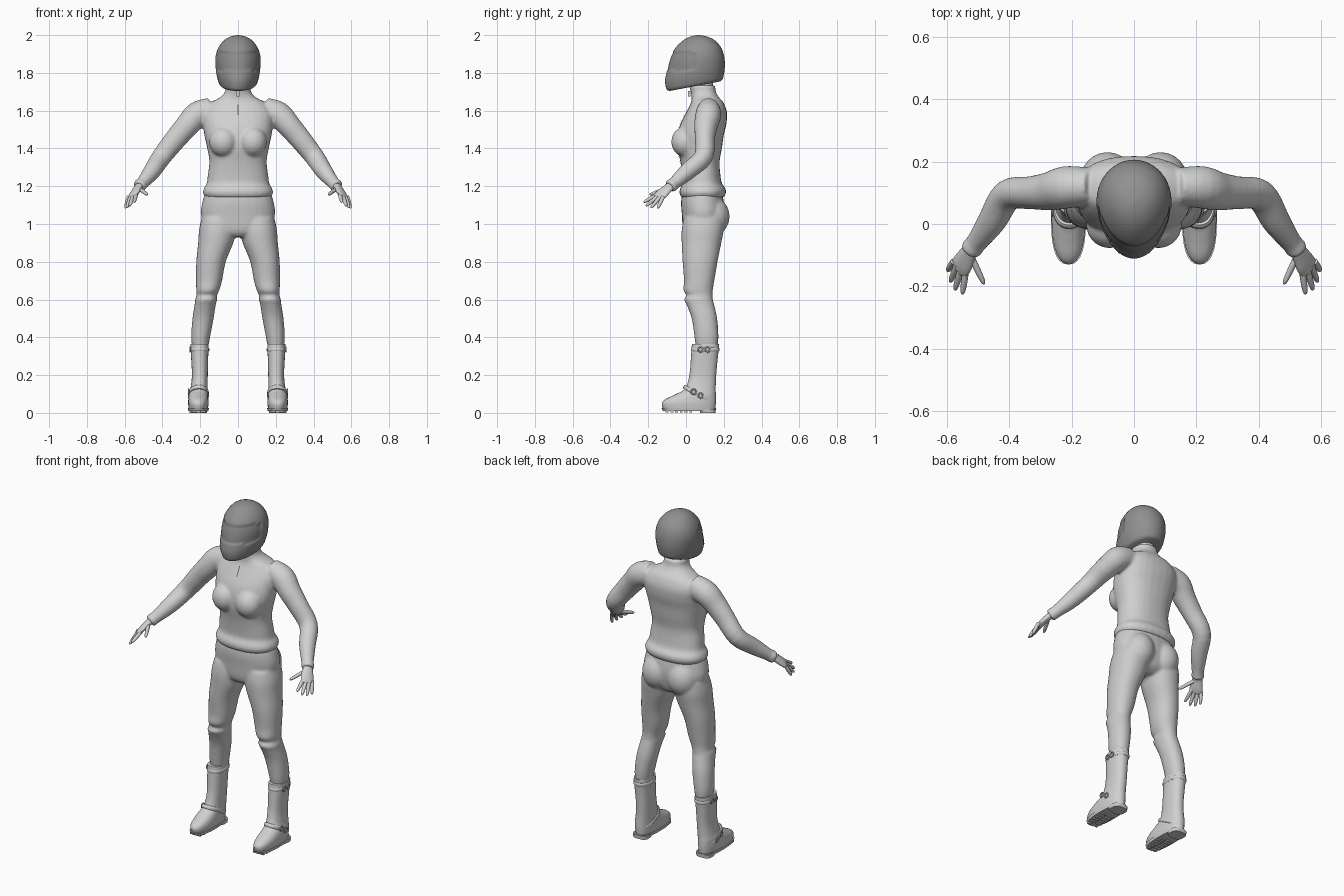
import bpy, bmesh, math
from mathutils import Vector

if "Cube" in bpy.data.objects:
    bpy.data.objects.remove(bpy.data.objects["Cube"], do_unlink=True)


def material(name, v):
    m = bpy.data.materials.new(name)
    m.use_nodes = True
    m.diffuse_color = (v, v, v, 1)
    m.node_tree.nodes["Principled BSDF"].inputs["Base Color"].default_value = (v, v, v, 1)
    return m


JACKET = material("jacket light grey", 0.64)
TROUSER = material("trouser grey", 0.6)
BOOT = material("boot light grey", 0.63)
HELMET = material("helmet dark grey", 0.28)
VISOR = material("visor dark grey", 0.26)
DARK = material("zip charcoal", 0.1)


def up(z, xc, rx, front, back):
    """Level cross-section from its height, half width and front/back limits."""
    return (xc, (front + back) / 2, z, rx, (back - front) / 2)


def spline(rows, sub):
    out = []
    for i in range(len(rows) - 1):
        a, b, c, d = rows[max(i - 1, 0)], rows[i], rows[i + 1], rows[min(i + 2, len(rows) - 1)]
        for k in range(sub):
            t = k / sub
            out.append([q + t * (r - p) / 2 + t * t * (p - 2.5 * q + 2 * r - s / 2)
                        + t ** 3 * (1.5 * (q - r) + (s - p) / 2)
                        for p, q, r, s in zip(a, b, c, d)])
    return out + [list(rows[-1])]


def finish(ob, mat, angle=40):
    ob.data.materials.clear()
    ob.data.materials.append(mat)
    bpy.ops.object.select_all(action='DESELECT')
    ob.select_set(True)
    bpy.context.view_layer.objects.active = ob
    bpy.ops.object.shade_smooth_by_angle(angle=math.radians(angle))
    return ob


def loft(name, rows, mat, s=1, side=None, n=28, power=2, egg=0, sub=4):
    """Skin through elliptical sections; with side given they turn along the path."""
    rows = spline(rows, sub)
    cs = [Vector(r[:3]) for r in rows]
    bm = bmesh.new()
    rings = []
    for i, r in enumerate(rows):
        u, v = Vector((1, 0, 0)), Vector((0, 1, 0))
        if side:
            t = (cs[min(i + 1, len(cs) - 1)] - cs[max(i - 1, 0)]).normalized()
            u = Vector(side)
            u = (u - t * u.dot(t)).normalized()
            v = t.cross(u)
        ring = []
        for k in range(n):
            a = math.tau * k / n
            c, d = [math.copysign(abs(f) ** (2 / power), f) for f in (math.cos(a), math.sin(a))]
            p = cs[i] + u * r[3] * c * (1 + egg * d) + v * r[4] * d
            ring.append(bm.verts.new((p.x * s, p.y, p.z)))
        rings.append(ring)
    for a, b in zip(rings, rings[1:]):
        for k in range(n):
            bm.faces.new((a[k], a[(k + 1) % n], b[(k + 1) % n], b[k]))
    bm.faces.new(rings[0])
    bm.faces.new(rings[-1])
    bmesh.ops.recalc_face_normals(bm, faces=bm.faces)
    me = bpy.data.meshes.new(name)
    bm.to_mesh(me)
    bm.free()
    ob = bpy.data.objects.new(name, me)
    bpy.context.collection.objects.link(ob)
    return finish(ob, mat)


def blob(loc, scale):
    bpy.ops.mesh.primitive_uv_sphere_add(segments=24, ring_count=16, radius=1, location=loc)
    bpy.context.object.scale = scale
    return bpy.context.object


def box(name, loc, size, mat):
    bpy.ops.mesh.primitive_cube_add(size=1, location=loc)
    ob = bpy.context.object
    ob.name, ob.scale = name, size
    return finish(ob, mat)


def fuse(parts, mat):
    """Join overlapping parts into one continuous smooth skin."""
    bpy.ops.object.select_all(action='DESELECT')
    for p in parts:
        p.select_set(True)
    bpy.context.view_layer.objects.active = parts[0]
    bpy.ops.object.join()
    ob = finish(parts[0], mat, 180)
    rm = ob.modifiers.new("skin", 'REMESH')
    rm.mode, rm.voxel_size, rm.use_smooth_shade = 'VOXEL', 0.008, True
    sm = ob.modifiers.new("soften", 'SMOOTH')
    sm.factor, sm.iterations = 0.5, 6
    return ob


def strip(name, x, z0, z1, w, target, mat, off):
    """Thin patch projected onto the front of a target."""
    bpy.ops.mesh.primitive_grid_add(x_subdivisions=4, y_subdivisions=30, size=1)
    ob = bpy.context.object
    ob.name = name
    for v in ob.data.vertices:
        v.co = (x + v.co.x * w, -0.4, (z0 + z1) / 2 + v.co.y * (z1 - z0))
    sw = ob.modifiers.new("fit", 'SHRINKWRAP')
    sw.target, sw.wrap_method, sw.wrap_mode = target, 'PROJECT', 'ABOVE_SURFACE'
    sw.use_project_y, sw.offset = True, off
    return finish(ob, mat)


# Jacket: torso, bust and sleeves in one skin
parts = [loft("jacket", [
    up(1.14, 0, .172, -.025, .2), up(1.165, 0, .186, -.035, .212), up(1.19, 0, .18, -.03, .208),
    up(1.215, 0, .166, -.018, .19), up(1.26, 0, .16, -.02, .182), up(1.33, 0, .152, -.03, .178),
    up(1.4, 0, .163, -.045, .19), up(1.47, 0, .178, -.045, .2), up(1.53, 0, .185, -.03, .214),
    up(1.59, 0, .185, 0, .217), up(1.64, 0, .15, .025, .2), up(1.67, 0, .095, .03, .175),
    up(1.7, 0, .069, .025, .158), up(1.735, 0, .067, .015, .155)], JACKET, power=2.3)]
for s in (1, -1):
    parts.append(blob((s * .078, -.005, 1.435), (.075, .073, .08)))
    parts.append(loft("sleeve", [
        (.14, .12, 1.6, .06, .07), (.215, .118, 1.578, .068, .07), (.27, .105, 1.52, .062, .063),
        (.33, .1, 1.45, .053, .058), (.405, .092, 1.355, .05, .052), (.455, .01, 1.28, .046, .046),
        (.505, -.06, 1.218, .034, .034), (.518, -.076, 1.205, .036, .036),
        (.526, -.087, 1.197, .033, .033)], JACKET, s, side=(0, 1, 0)))
jacket = fuse(parts, JACKET)
strip("jacket_placket", 0, 1.2, 1.64, .024, jacket, JACKET, .003)
strip("zip_slit", 0, 1.575, 1.63, .005, jacket, DARK, .005)
box("zip_pull", (0, .018, 1.69), (.014, .014, .03), JACKET)
loft("neck", [up(1.68, 0, .056, .03, .145), up(1.8, 0, .056, .02, .14)], JACKET)

# Hands: flattened palm with five tapered digits
DIGITS = {"index": ((.54, -.155, 1.153), (.55, -.225, 1.115)),
          "middle": ((.556, -.15, 1.146), (.574, -.212, 1.095)),
          "ring": ((.57, -.14, 1.14), (.589, -.186, 1.085)),
          "little": ((.582, -.125, 1.135), (.597, -.15, 1.083)),
          "thumb": ((.517, -.115, 1.183), (.48, -.193, 1.155))}
for s, label in ((1, "left"), (-1, "right")):
    loft(label + "_palm", [
        (.52, -.08, 1.202, .025, .022), (.533, -.098, 1.187, .03, .018),
        (.55, -.128, 1.16, .037, .016), (.562, -.146, 1.142, .033, .011),
        (.565, -.15, 1.138, .015, .005)], JACKET, s, side=(.045, .04, -.025), n=20)
    for digit, (a, b) in DIGITS.items():
        a, b = Vector(a), Vector(b)
        rows = [(*a.lerp(b, t), r, r) for t, r in
                ((-.2, .01), (.3, .0105), (.75, .009), (.94, .006), (1, .002))]
        loft(f"{label}_{digit}_digit", rows, JACKET, s, side=(1, .3, 0), n=12, sub=3)

# Trousers: pelvis, seat and legs with creased knees
parts = [loft("trousers", [
    up(.93, 0, .06, .01, .14), up(.965, 0, .165, -.015, .185), up(1.05, 0, .196, -.022, .205),
    up(1.12, 0, .188, -.026, .2), up(1.19, 0, .165, -.015, .185)], TROUSER, power=2.2)]
for s in (1, -1):
    parts.append(blob((s * .085, .135, 1.04), (.09, .096, .105)))
    parts.append(loft("leg", [
        up(.33, .2, .04, .055, .165), up(.4, .198, .05, .045, .172), up(.5, .185, .056, .03, .165),
        up(.57, .174, .056, .004, .15), up(.6, .169, .058, -.01, .142), up(.622, .165, .054, .002, .141),
        up(.65, .16, .061, -.014, .142), up(.7, .153, .069, -.011, .15), up(.8, .143, .078, -.018, .167),
        up(.9, .118, .093, -.023, .187), up(.97, .108, .098, -.023, .2),
        up(1.03, .1, .093, -.012, .2)], TROUSER, s, power=2.15))
fuse(parts, TROUSER)

# Boots: shaft, foot, lugged sole, straps and buckles
for s, label in ((1, "left"), (-1, "right")):
    loft(label + "_boot", [
        up(.022, .21, .051, -.122, .155), up(.05, .21, .054, -.128, .158), up(.073, .21, .053, -.108, .159),
        up(.1, .209, .05, -.052, .158), up(.13, .206, .045, -.004, .157), up(.2, .202, .042, .018, .16),
        up(.29, .203, .045, .026, .168), up(.35, .203, .048, .03, .175),
        up(.365, .203, .047, .032, .175)], BOOT, s, power=2.3)
    loft(label + "_sole", [up(.01, .21, .053, -.122, .157), up(.026, .21, .056, -.13, .16)],
         BOOT, s, power=2.5)
    loft(label + "_heel", [up(0, .21, .046, .075, .156), up(.02, .21, .049, .07, .158)],
         BOOT, s, power=3)
    for i in range(6):
        for j in (-1, 1):
            w = .03 if i else .022
            box(f"{label}_lug", (s * .21 + j * .023, -.1 + i * .025, .009), (w, .015, .012), BOOT)
    for name, loc, rx, ry, tilt in (("ankle", (.208, .065, .098), .054, .088, -.5),
                                    ("top", (.203, .102, .335), .051, .075, 0)):
        strap = loft(f"{label}_{name}_strap", [
            (0, 0, -.011, rx - .004, ry - .004), (0, 0, -.006, rx, ry),
            (0, 0, .006, rx, ry), (0, 0, .011, rx - .004, ry - .004)], BOOT, sub=1, power=2.3)
        strap.location = (s * loc[0], loc[1], loc[2])
        strap.rotation_euler.x = tilt
        for y in (-.025, .012):
            bpy.ops.mesh.primitive_torus_add(
                major_segments=16, minor_segments=8, major_radius=.013, minor_radius=.004,
                location=(s * (loc[0] + rx), loc[1] + y, loc[2] + y * math.tan(tilt)),
                rotation=(0, math.pi / 2, 0))
            bpy.context.object.name = f"{label}_{name}_buckle"
            finish(bpy.context.object, BOOT)

# Helmet: egg-shaped shell sheared down to the chin, with a recessed visor
helmet = loft("helmet", [
    up(1.732, 0, .088, -.088, .182), up(1.745, 0, .1, -.104, .195), up(1.785, 0, .112, -.111, .203),
    up(1.83, 0, .118, -.101, .206), up(1.88, 0, .119, -.088, .201), up(1.93, 0, .105, -.062, .185),
    up(1.97, 0, .076, -.02, .153), up(1.992, 0, .041, .022, .112), up(2, 0, .004, .06, .072)],
    HELMET, n=48, egg=.1)
helmet.data.materials.append(VISOR)
bm = bmesh.new()
bm.from_mesh(helmet.data)
for v in bm.verts:
    v.co.z += .19 * (v.co.y - .06) * (2 - v.co.z) / .27
window = []
for f in bm.faces:
    c = f.calc_center_median()
    if c.y < .06 and 1.81 < c.z < 1.91:
        window.append(f)
bmesh.ops.inset_region(bm, faces=window, thickness=.003, depth=-.003, use_even_offset=True)
for f in window:
    f.material_index = 1
bm.to_mesh(helmet.data)
bm.free()
for s in (1, -1):
    for z in (1.742, 1.762):
        strip("chin_vent", s * .06, z, z + .007, .028, helmet, VISOR, .002)
